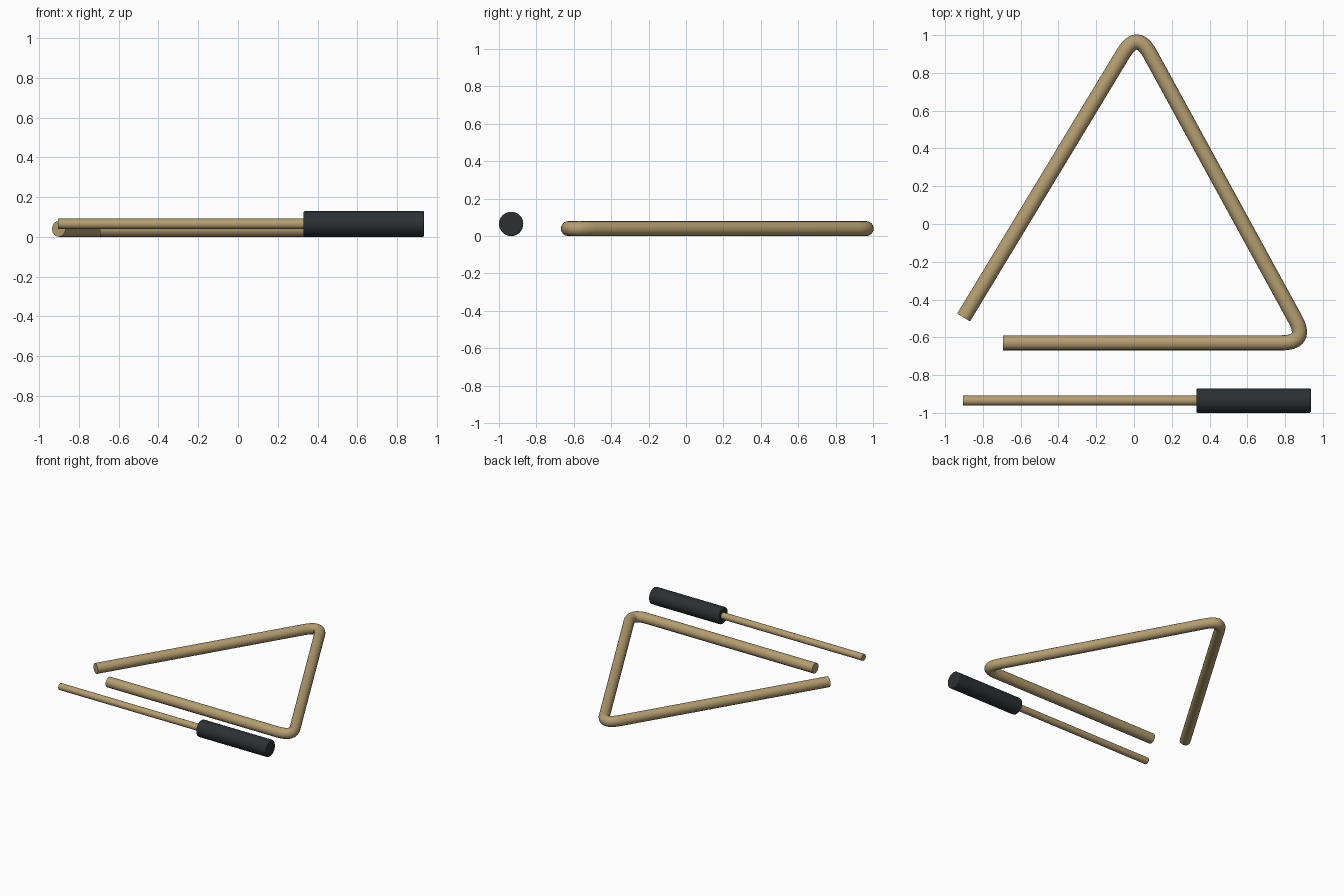
import bpy, math
from mathutils import Vector

if "Cube" in bpy.data.objects:
    bpy.data.objects.remove(bpy.data.objects["Cube"])


def material(name, color):
    m = bpy.data.materials.new(name)
    m.diffuse_color = (*color, 1)
    m.use_nodes = True
    m.node_tree.nodes["Principled BSDF"].inputs["Base Color"].default_value = m.diffuse_color
    return m


brass = material("brass", (0.46, 0.34, 0.165))
grip = material("dark_grip", (0.025, 0.03, 0.034))


def finish(obj, mat):
    obj.data.materials.append(mat)
    bpy.ops.object.select_all(action='DESELECT')
    obj.select_set(True)
    bpy.context.view_layer.objects.active = obj
    bpy.ops.object.shade_smooth_by_angle(angle=math.radians(40))


def rounded_path(corners, d, steps=14):
    # Replace every inner corner with a smooth quadratic bend
    pts = [corners[0]]
    for a, v, b in zip(corners, corners[1:], corners[2:]):
        p = v + (a - v).normalized() * d
        q = v + (b - v).normalized() * d
        for i in range(steps + 1):
            t = i / steps
            pts.append(p * (1 - t) ** 2 + v * 2 * t * (1 - t) + q * t * t)
    return pts + [corners[-1]]


def bent_rod(name, pts, radius, mat):
    cu = bpy.data.curves.new(name, 'CURVE')
    cu.dimensions = '3D'
    cu.bevel_depth = radius
    cu.bevel_resolution = 6
    cu.use_fill_caps = True
    sp = cu.splines.new('POLY')
    sp.points.add(len(pts) - 1)
    for sp_pt, p in zip(sp.points, pts):
        sp_pt.co = (*p, 1)
    obj = bpy.data.objects.new(name, cu)
    bpy.context.collection.objects.link(obj)
    bpy.context.view_layer.objects.active = obj
    obj.select_set(True)
    bpy.ops.object.convert(target='MESH')
    finish(bpy.context.object, mat)


def x_cylinder(name, x0, x1, y, z, radius, mat, bevel=0.0):
    bpy.ops.mesh.primitive_cylinder_add(
        vertices=32, radius=radius, depth=x1 - x0,
        location=((x0 + x1) / 2, y, z), rotation=(0, math.pi / 2, 0))
    obj = bpy.context.object
    obj.name = name
    finish(obj, mat)
    if bevel:
        b = obj.modifiers.new("edge", 'BEVEL')
        b.width = bevel
        b.segments = 3
        b.limit_method = 'ANGLE'


# Open triangle, one bent rod lying flat
R = 0.04
corners = [Vector(p) for p in ((-0.902, -0.495, R), (0.017, 1.025, R),
                               (0.922, -0.629, R), (-0.694, -0.629, R))]
bent_rod("triangle_rod", rounded_path(corners, 0.142), R, brass)

# Beater: thin rod with a thick grip
x_cylinder("beater_rod", -0.905, 0.36, -0.935, 0.065, 0.026, brass)
x_cylinder("beater_grip", 0.33, 0.937, -0.935, 0.065, 0.065, grip, 0.008)
